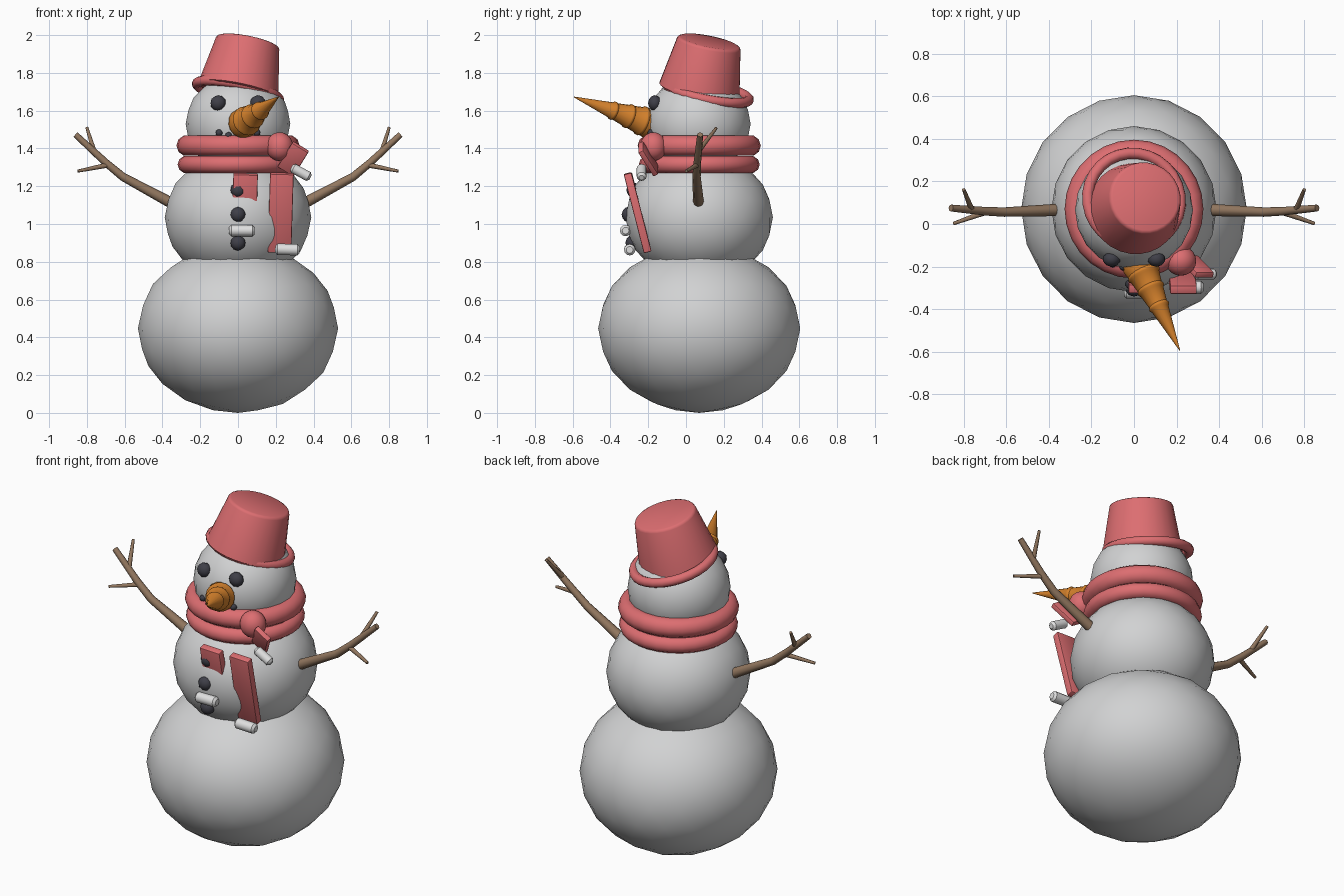
import bpy, bmesh, math
from mathutils import Vector, Matrix, Euler

if "Cube" in bpy.data.objects:
    bpy.data.objects.remove(bpy.data.objects["Cube"])


def material(name, rgb):
    m = bpy.data.materials.new(name)
    m.diffuse_color = (*rgb, 1)
    m.use_nodes = True
    m.node_tree.nodes["Principled BSDF"].inputs["Base Color"].default_value = m.diffuse_color
    return m


SNOW = material("snow", (0.64, 0.645, 0.65))
RED = material("red_wool", (0.72, 0.155, 0.165))
WHITE = material("white_fringe", (0.74, 0.74, 0.74))
CARROT = material("carrot_orange", (0.66, 0.22, 0.025))
COAL = material("coal", (0.05, 0.05, 0.065))
WOOD = material("wood", (0.29, 0.185, 0.115))


def finish(name, bm, mat, matrix=None, angle=40):
    if matrix:
        bm.transform(matrix)
    bmesh.ops.recalc_face_normals(bm, faces=bm.faces[:])
    me = bpy.data.meshes.new(name)
    bm.to_mesh(me)
    bm.free()
    me.materials.append(mat)
    ob = bpy.data.objects.new(name, me)
    bpy.context.collection.objects.link(ob)
    bpy.ops.object.select_all(action='DESELECT')
    ob.select_set(True)
    bpy.context.view_layer.objects.active = ob
    bpy.ops.object.shade_smooth_by_angle(angle=math.radians(angle))
    return ob


def place(loc, rot=(0, 0, 0)):
    return Matrix.Translation(loc) @ Euler(rot).to_matrix().to_4x4()


def aim(start, direction):
    return Matrix.Translation(start) @ Vector(direction).to_track_quat('Z', 'Y').to_matrix().to_4x4()


def ball(name, loc, radii, mat, sub=3):
    bm = bmesh.new()
    bmesh.ops.create_icosphere(bm, subdivisions=sub, radius=1)
    finish(name, bm, mat, Matrix.Translation(loc) @ Matrix.Diagonal((*radii, 1)), 60)


def lathe(name, profile, mat, matrix, n=24, closed=False):
    # spin (radius, height) points about z; closed profiles make rings
    bm = bmesh.new()
    rings = [[bm.verts.new((r * math.cos(2 * math.pi * i / n), r * math.sin(2 * math.pi * i / n), z))
              for i in range(n)] for r, z in profile]
    pairs = list(zip(rings, rings[1:]))
    if closed:
        pairs.append((rings[-1], rings[0]))
    else:
        bm.faces.new(rings[0])
        bm.faces.new(rings[-1])
    for a, b in pairs:
        for i in range(n):
            j = (i + 1) % n
            bm.faces.new((a[i], a[j], b[j], b[i]))
    finish(name, bm, mat, matrix)


def ring(name, major, minor, mat, matrix, n=28):
    pts = [(major + minor * math.cos(math.pi * k / 5), minor * math.sin(math.pi * k / 5)) for k in range(10)]
    lathe(name, pts, mat, matrix, n, True)


def slab(name, loc, size, rot, mat):
    bm = bmesh.new()
    bmesh.ops.create_cube(bm, size=1)
    bm.transform(Matrix.Diagonal((*size, 1)))
    bmesh.ops.bevel(bm, geom=bm.edges[:], offset=0.006, segments=2, affect='EDGES', profile=0.5)
    finish(name, bm, mat, place(loc, rot))


def fringe(name, loc, length, radius, roll):
    h, e = length / 2, 0.012
    lathe(name, [(radius - e, -h), (radius, e - h), (radius, h - e), (radius - e, h)],
          WHITE, place(loc, (0, math.pi / 2 + roll, 0)), 12)


def stick(name, points, radii, n=8):
    # tapered branch swept through the points
    bm = bmesh.new()
    pts = [Vector(p) for p in points]
    rings = []
    for k, p in enumerate(pts):
        d = pts[min(k + 1, len(pts) - 1)] - pts[max(k - 1, 0)]
        m = aim(p, d)
        rings.append([bm.verts.new(m @ Vector((radii[k] * math.cos(2 * math.pi * i / n),
                                               radii[k] * math.sin(2 * math.pi * i / n), 0)))
                      for i in range(n)])
    bm.faces.new(rings[0])
    bm.faces.new(rings[-1])
    for a, b in zip(rings, rings[1:]):
        for i in range(n):
            j = (i + 1) % n
            bm.faces.new((a[i], a[j], b[j], b[i]))
    finish(name, bm, WOOD, None, 50)


# snow body
ball("lower_body", (0, 0.07, 0.447), (0.53, 0.535, 0.447), SNOW)
ball("middle_body", (0, 0.07, 1.035), (0.388, 0.39, 0.345), SNOW)
ball("head", (0, 0.065, 1.53), (0.277, 0.277, 0.262), SNOW)

# coal eyes, mouth and buttons
for s in (-1, 1):
    ball("eye", (s * 0.105, -0.165, 1.64), (0.042, 0.036, 0.042), COAL, 2)
for k in range(-2, 3):
    x = k * 0.05
    z = 1.463 + 0.005 * k * k
    ball("mouth_coal", (x, -0.205 + 2 * x * x, z), (0.019, 0.019, 0.019), COAL, 2)
for y, z in ((-0.28, 1.18), (-0.305, 1.05), (-0.285, 0.90)):
    ball("button", (0, y, z), (0.041, 0.036, 0.041), COAL, 2)

# carrot nose with ridges
L, R = 0.485, 0.083
nose = [(R * 0.9, 0), (R, 0.02)]
for z in (0.06, 0.14, 0.235):
    r = R * (1 - (z - 0.02) / L)
    nose += [(r - 0.001, z), (r + 0.004, z + 0.008), (r + 0.003, z + 0.016), (r - 0.004, z + 0.024)]
nose += [(0.002, L)]
lathe("carrot_nose", nose, CARROT, aim((0.018, -0.175, 1.525), (0.2, -0.425, 0.15)), 16)

# tilted bucket hat and its loose brim
axis = Vector((0.2, 0.2, 1))
lathe("bucket_hat", [(0.205, 0), (0.217, 0.006), (0.172, 0.262), (0.167, 0.272), (0.156, 0.277)],
      RED, aim((0.0, 0.07, 1.70), axis), 28)
ring("hat_brim", 0.222, 0.027, RED, aim((0.0, 0.115, 1.70), axis))

# scarf wraps, knot and hanging tails
ring("scarf_upper", 0.27, 0.056, RED, place((0, 0.07, 1.415)))
ring("scarf_lower", 0.274, 0.046, RED, place((0, 0.07, 1.315)))
ball("scarf_knot", (0.22, -0.173, 1.41), (0.072, 0.07, 0.076), RED)
slab("scarf_short_tail", (0.293, -0.2, 1.345), (0.1, 0.03, 0.17), (0.5, 0.55, 0), RED)
fringe("short_tail_fringe", (0.333, -0.235, 1.273), 0.115, 0.026, 0.5)
slab("scarf_long_tail", (0.226, -0.256, 1.06), (0.125, 0.042, 0.43), (0.25, 0.03, 0), RED)
fringe("long_tail_fringe", (0.262, -0.298, 0.865), 0.13, 0.03, 0.03)
slab("scarf_middle_tail", (0.036, -0.268, 1.115), (0.13, 0.042, 0.31), (0.25, 0.03, 0), RED)
fringe("middle_tail_fringe", (0.02, -0.32, 0.965), 0.135, 0.03, 0.0)

# branch arms with twigs, mirrored
for s in (-1, 1):
    stick("arm", [(s * 0.36, 0.066, 1.115), (s * 0.61, 0.056, 1.25), (s * 0.70, 0.06, 1.325),
                  (s * 0.86, 0.075, 1.473)], (0.029, 0.022, 0.02, 0.016))
    stick("upper_twig", [(s * 0.762, 0.066, 1.385), (s * 0.80, 0.162, 1.51)], (0.014, 0.008))
    stick("lower_twig", [(s * 0.69, 0.058, 1.312), (s * 0.848, 0.002, 1.28)], (0.014, 0.008))
